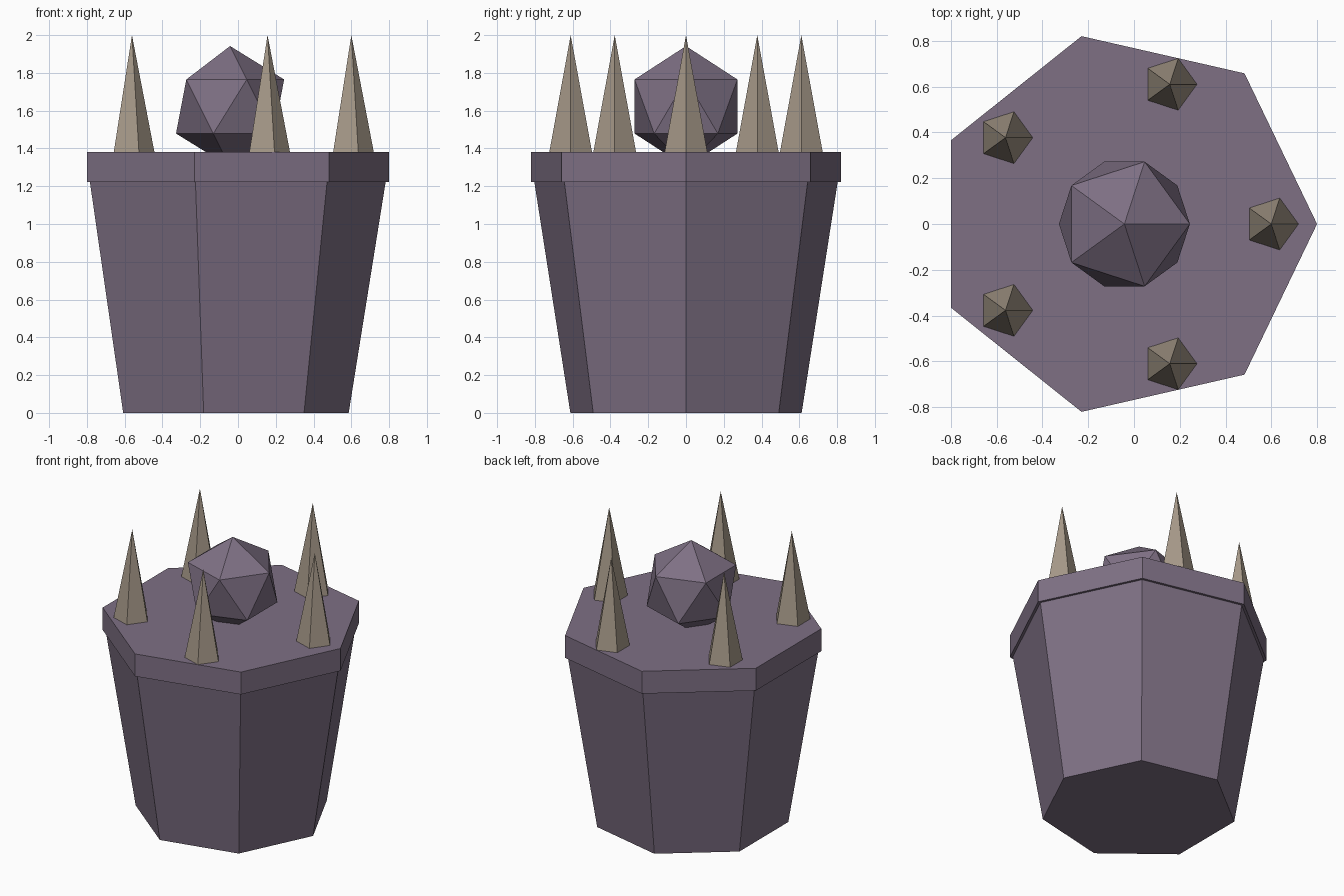
import bpy, bmesh, math

if "Cube" in bpy.data.objects:
    bpy.data.objects.remove(bpy.data.objects["Cube"])

CX = -0.042  # axis of the bucket


def material(name, rgb):
    m = bpy.data.materials.new(name)
    m.diffuse_color = (*rgb, 1)
    m.use_nodes = True
    m.node_tree.nodes["Principled BSDF"].inputs["Base Color"].default_value = m.diffuse_color
    return m


PURPLE = material("dusty purple", (0.209, 0.162, 0.231))
BONE = material("bone", (0.376, 0.314, 0.246))


def finish(name, bm, mat):
    bmesh.ops.recalc_face_normals(bm, faces=bm.faces)
    mesh = bpy.data.meshes.new(name)
    bm.to_mesh(mesh)
    bm.free()
    mesh.materials.append(mat)
    obj = bpy.data.objects.new(name, mesh)
    bpy.context.collection.objects.link(obj)
    return obj


def ring(bm, sides, r, x, y, z):
    step = 2 * math.pi / sides
    return [bm.verts.new((x + r * math.cos(i * step), y + r * math.sin(i * step), z))
            for i in range(sides)]


def frustum(name, sides, r0, r1, x, y, z0, z1, mat):
    """Tapered prism with a corner towards +x; r1 = 0 gives a pyramid."""
    bm = bmesh.new()
    low = ring(bm, sides, r0, x, y, z0)
    bm.faces.new(low)
    if r1:
        high = ring(bm, sides, r1, x, y, z1)
        bm.faces.new(high)
    else:
        tip = bm.verts.new((x, y, z1))
    for i in range(sides):
        j = (i + 1) % sides
        bm.faces.new((low[i], low[j], high[j], high[i]) if r1 else (low[i], low[j], tip))
    return finish(name, bm, mat)


# Seven-sided tapered body and its overhanging rim
frustum("body", 7, 0.628, 0.824, CX, 0, 0, 1.225, PURPLE)
frustum("rim", 7, 0.842, 0.842, CX, 0, 1.222, 1.38, PURPLE)

# Five spikes in a circle on the rim
for k in range(5):
    a = k * 2 * math.pi / 5
    frustum(f"spike_{k + 1}", 5, 0.119, 0, CX + 0.642 * math.cos(a),
            0.642 * math.sin(a), 1.38, 2.0, BONE)

# Faceted ball sunk slightly into the top
bm = bmesh.new()
bmesh.ops.create_icosphere(bm, subdivisions=1, radius=0.32)
bmesh.ops.translate(bm, verts=bm.verts, vec=(CX, 0, 1.622))
finish("ball", bm, PURPLE)
